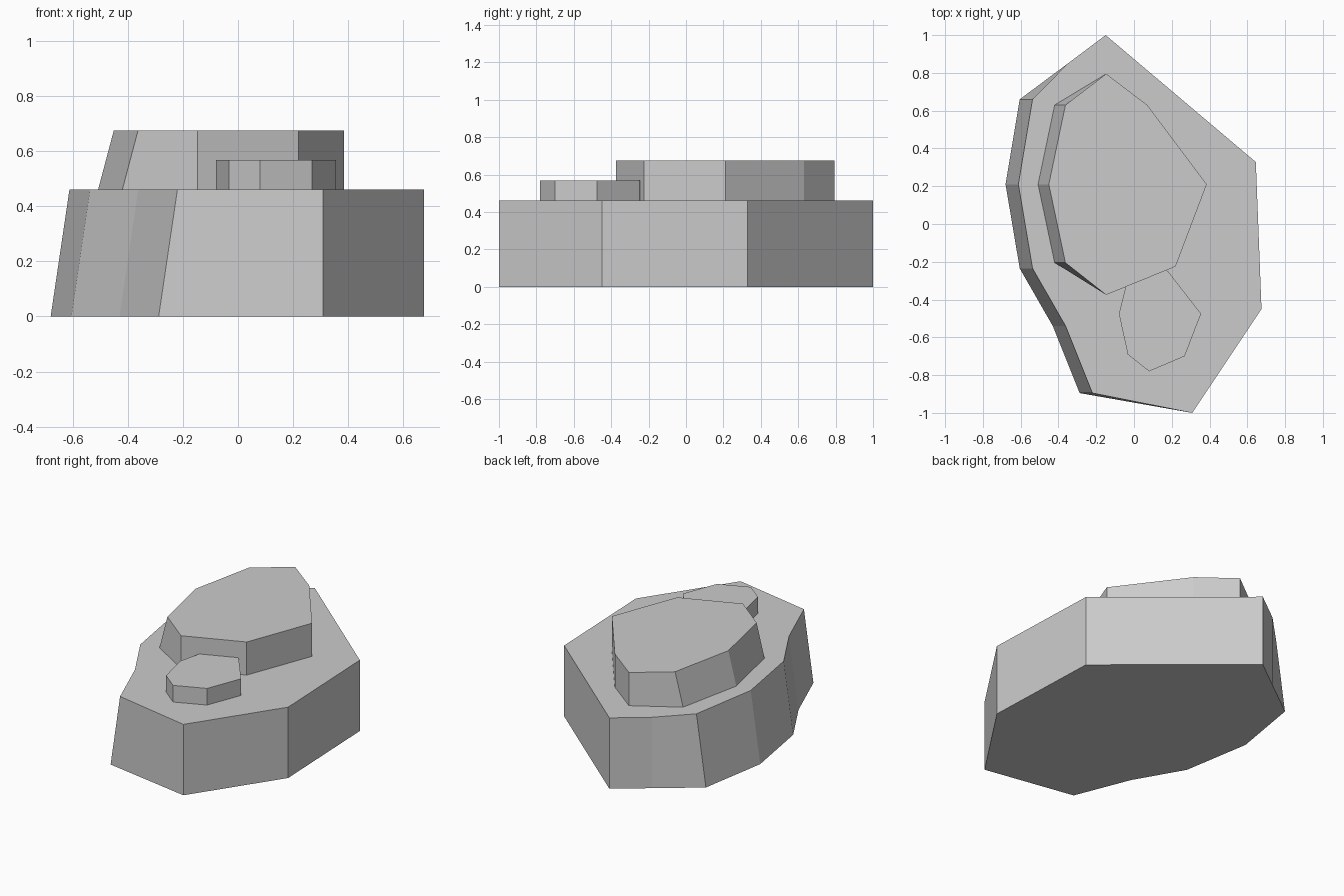
import bpy
import bmesh

if "Cube" in bpy.data.objects:
    bpy.data.objects.remove(bpy.data.objects["Cube"])


def slab(name, outline, z0, z1, lean=0.0, leaning=()):
    """Extrude an outline upward; listed corners shift in x at the top."""
    bm = bmesh.new()
    low = [bm.verts.new((x, y, z0)) for x, y in outline]
    high = [bm.verts.new((x + (lean if i in leaning else 0), y, z1))
            for i, (x, y) in enumerate(outline)]
    bm.faces.new(low)
    bm.faces.new(high)
    n = len(outline)
    for i in range(n):
        j = (i + 1) % n
        bm.faces.new((low[i], low[j], high[j], high[i]))
    bmesh.ops.recalc_face_normals(bm, faces=bm.faces[:])
    mesh = bpy.data.meshes.new(name)
    bm.to_mesh(mesh)
    bm.free()
    obj = bpy.data.objects.new(name, mesh)
    bpy.context.collection.objects.link(obj)
    return obj


# Large rock base, left side leaning inward
slab("rock_base",
     [(-0.15, 1.0), (-0.35, 0.85), (-0.605, 0.66), (-0.68, 0.21),
      (-0.605, -0.235), (-0.43, -0.54), (-0.288, -0.895),
      (0.308, -1.0), (0.675, -0.45), (0.645, 0.328)],
     0.0, 0.46, 0.068, (2, 3, 4, 5, 6))

# Upper ledge, left side leaning inward
slab("upper_ledge",
     [(-0.147, 0.795), (-0.42, 0.63), (-0.508, 0.21), (-0.42, -0.205),
      (-0.147, -0.375), (0.22, -0.225), (0.385, 0.21), (0.07, 0.63)],
     0.46, 0.675, 0.057, (1, 2, 3))

# Small front step, partly tucked into the ledge
slab("front_step",
     [(0.08, -0.78), (0.268, -0.7), (0.355, -0.475), (0.18, -0.25),
      (0.08, -0.2), (-0.033, -0.29), (-0.08, -0.475), (-0.033, -0.69)],
     0.46, 0.568)
